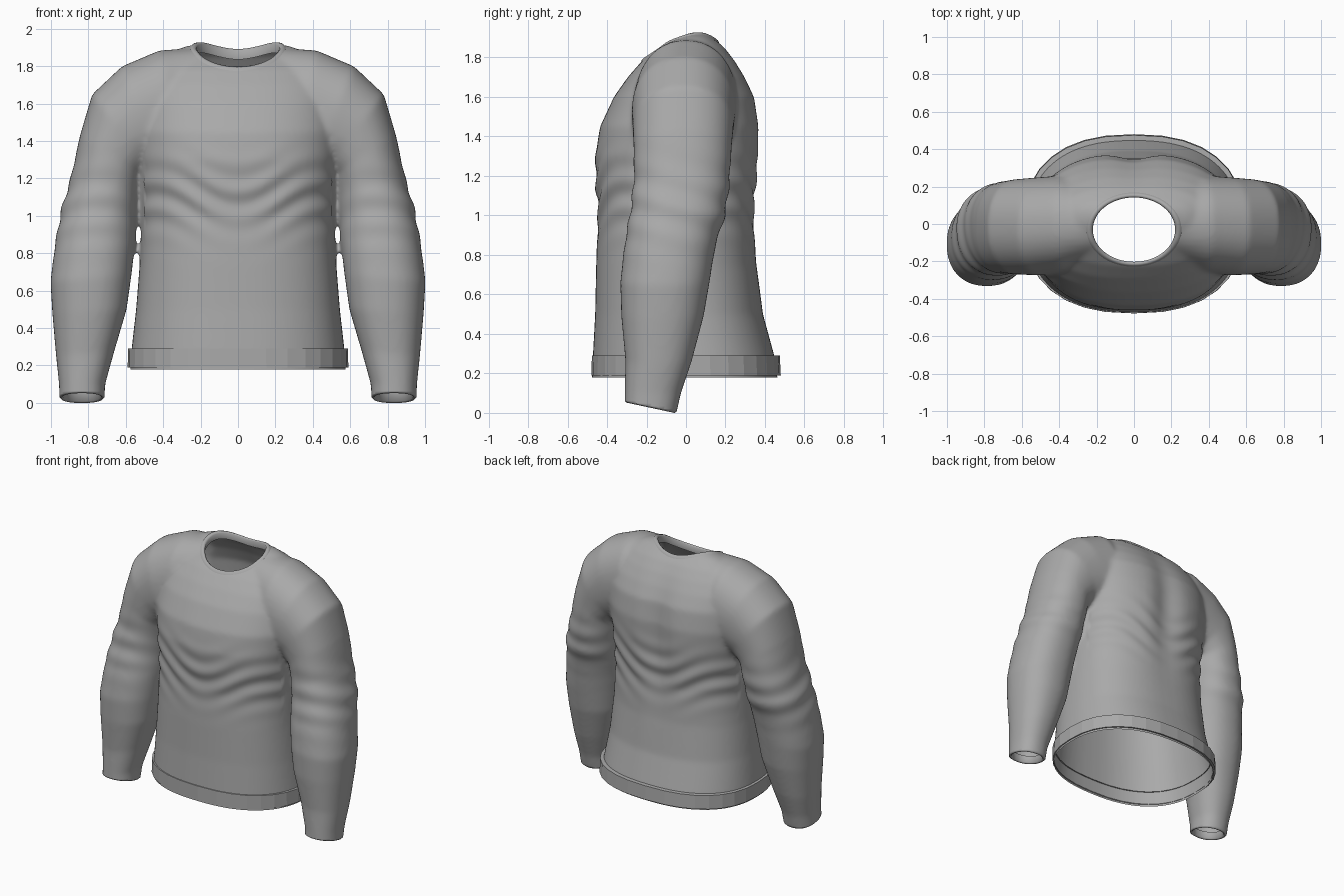
import bpy, bmesh, math
from mathutils import Vector
from mathutils.bvhtree import BVHTree

if "Cube" in bpy.data.objects:
    bpy.data.objects.remove(bpy.data.objects["Cube"])

grey = bpy.data.materials.new("grey_cloth")
grey.use_nodes = True
colour = (0.4, 0.4, 0.4, 1)
grey.diffuse_color = colour
grey.node_tree.nodes["Principled BSDF"].inputs["Base Color"].default_value = colour


def add_object(name, bm, smooth=True):
    for f in bm.faces:
        f.smooth = smooth
    mesh = bpy.data.meshes.new(name)
    bm.to_mesh(mesh)
    bm.free()
    mesh.materials.append(grey)
    obj = bpy.data.objects.new(name, mesh)
    bpy.context.collection.objects.link(obj)
    return obj


def loft(bm, rings, caps=True):
    """Bridge equal point rings into a tube, optionally closed."""
    rows = [[bm.verts.new(p) for p in ring] for ring in rings]
    n = len(rows[0])
    for a, b in zip(rows, rows[1:]):
        for i in range(n):
            j = (i + 1) % n
            bm.faces.new((a[i], a[j], b[j], b[i]))
    if caps:
        bm.faces.new(rows[0])
        bm.faces.new(rows[-1])


def spow(v, e):
    return math.copysign(abs(v) ** e, v)


def body_ring(z, hw, front, back, n=64, power=2.4):
    yc, hy = (front + back) / 2, (back - front) / 2
    pts = []
    for i in range(n):
        t = math.tau * i / n
        pts.append((hw * spow(math.cos(t), 2 / power), yc + hy * spow(math.sin(t), 2 / power), z))
    return pts


def sleeve_ring(side, xo, zo, xi, zi, front, back, n=40):
    mid = Vector(((xo + xi) / 2, (front + back) / 2, (zo + zi) / 2))
    u = Vector(((xo - xi) / 2, 0, (zo - zi) / 2))
    v = Vector((0, (back - front) / 2, 0))
    pts = []
    for i in range(n):
        t = math.tau * i / n
        p = mid + u * spow(math.cos(t), 0.9) + v * spow(math.sin(t), 0.9)
        pts.append((p.x * side, p.y, p.z))
    return pts


# Torso: height, half width, front, back
torso = [(0.05, 0.585, -0.48, 0.48), (0.28, 0.57, -0.472, 0.45), (0.5, 0.545, -0.46, 0.39),
         (0.75, 0.525, -0.455, 0.36), (1.0, 0.515, -0.445, 0.35), (1.15, 0.52, -0.455, 0.365),
         (1.3, 0.535, -0.46, 0.378), (1.45, 0.55, -0.435, 0.38), (1.6, 0.54, -0.365, 0.355),
         (1.7, 0.52, -0.295, 0.305), (1.78, 0.47, -0.225, 0.255), (1.85, 0.4, -0.14, 0.2),
         (1.9, 0.3, -0.06, 0.14), (1.925, 0.2, -0.01, 0.1)]
# Sleeve: outer x z, inner x z, front, back
sleeve = [(0.2, 1.9, 0.2, 1.3, -0.2, 0.2), (0.42, 1.885, 0.3, 1.25, -0.26, 0.26),
          (0.62, 1.8, 0.4, 1.25, -0.275, 0.25), (0.78, 1.65, 0.46, 1.25, -0.27, 0.24),
          (0.845, 1.43, 0.51, 1.22, -0.265, 0.23), (0.89, 1.22, 0.53, 1.1, -0.265, 0.22),
          (0.945, 1.03, 0.54, 0.98, -0.285, 0.2), (0.978, 0.85, 0.55, 0.85, -0.312, 0.15),
          (1.003, 0.65, 0.57, 0.68, -0.333, 0.12), (0.993, 0.48, 0.595, 0.5, -0.328, 0.09),
          (0.973, 0.25, 0.66, 0.28, -0.307, 0.03), (0.957, 0.1, 0.71, 0.1, -0.31, -0.025),
          (0.952, -0.1, 0.72, -0.1, -0.315, -0.07)]

# Fuse torso and sleeves into one soft skin
bm = bmesh.new()
loft(bm, [body_ring(*r) for r in torso])
for side in (1, -1):
    loft(bm, [sleeve_ring(side, *r) for r in sleeve])
bmesh.ops.recalc_face_normals(bm, faces=bm.faces)
sweater = add_object("sweater_body", bm)
remesh = sweater.modifiers.new("fuse", "REMESH")
remesh.mode = "VOXEL"
remesh.voxel_size = 0.014
soften = sweater.modifiers.new("soften", "SMOOTH")
soften.factor = 0.5
soften.iterations = 12
skin = bpy.data.meshes.new_from_object(sweater.evaluated_get(bpy.context.evaluated_depsgraph_get()))
sweater.modifiers.clear()
bm = bmesh.new()
bm.from_mesh(skin)
bpy.data.meshes.remove(skin)


def bump(v, centre, width):
    return math.exp(-((v - centre) / width) ** 2)


# Spine hollow and cloth folds around the waist and elbows
bm.normal_update()
for v in bm.verts:
    x, y, z = v.co
    move = v.normal * 0
    if abs(x) < 0.5:
        if y > 0.1:
            move.y -= 0.035 * bump(x, 0, 0.11) * bump(z, 1.35, 0.4)
        phase = z + 0.1 * math.cos(x * 7)
        move += v.normal * 0.007 * math.sin(phase * 42) * bump(z, 1.1, 0.17)
    else:
        move += v.normal * 0.005 * math.sin((z + 0.3 * y) * 38) * bump(z, 1.05, 0.2) * min(1, (abs(x) - 0.5) * 5)
    v.co += move

# Neck opening, with the collar following the skin
NECK_X, NECK_Y, NECK_C = 0.22, 0.172, -0.03
tree = BVHTree.FromBMesh(bm)
N = 64
collar = [[], [], [], [], []]
for i in range(N):
    t = math.tau * i / N

    def at(s):
        return Vector((NECK_X * s * math.cos(t), NECK_C + NECK_Y * s * math.sin(t), 3))
    low = tree.ray_cast(at(1.17), Vector((0, 0, -1)))[0].z
    top = tree.ray_cast(at(1.05), Vector((0, 0, -1)))[0].z
    for ring, (s, z) in zip(collar, ((1.17, low - 0.004), (1.12, (low + top) / 2 + 0.008),
                                     (1.05, top + 0.006), (1.0, top - 0.004), (1.03, top - 0.05))):
        p = at(s)
        p.z = z
        ring.append(p)
hole = [v for v in bm.verts if v.co.z > 1.6
        and (v.co.x / NECK_X) ** 2 + ((v.co.y - NECK_C) / NECK_Y) ** 2 < 1.07 ** 2]
bmesh.ops.delete(bm, geom=hole, context="VERTS")


def cut(test, point, normal):
    faces = [f for f in bm.faces if test(f.calc_center_median())]
    geom = set(faces)
    for f in faces:
        geom.update(f.verts)
        geom.update(f.edges)
    bmesh.ops.bisect_plane(bm, geom=list(geom), plane_co=point, plane_no=normal, clear_outer=True)


# Open bottom and sloping sleeve ends
cut(lambda c: abs(c.x) < 0.62 and c.z < 0.3, (0, 0, 0.178), (0, 0, -1))
cut(lambda c: abs(c.x) > 0.62 and c.z < 0.2, (0, -0.05, 0.008), (0, -0.2, -1))

# Rolled cuff rims
for side in (1, -1):
    rim = [e for e in bm.edges if e.is_boundary and e.verts[0].co.x * side > 0.62 and e.verts[0].co.z < 0.2]
    for scale, lift in ((0.93, -0.008), (0.84, 0.008), (0.82, 0.05)):
        out = bmesh.ops.extrude_edge_only(bm, edges=rim)["geom"]
        verts = [g for g in out if isinstance(g, bmesh.types.BMVert)]
        rim = [g for g in out if isinstance(g, bmesh.types.BMEdge) and g.is_boundary]
        if lift < 0:
            mid = sum((v.co for v in verts), Vector()) / len(verts)
            base = {}
        factor = scale if lift < 0 else scale / last
        for v in verts:
            z = v.co.z
            v.co = mid + (v.co - mid) * factor
            v.co.z = z + lift
        last = scale
bmesh.ops.recalc_face_normals(bm, faces=bm.faces)
for f in bm.faces:
    f.smooth = True
bm.to_mesh(sweater.data)
bm.free()

bm = bmesh.new()
loft(bm, collar, caps=False)
bmesh.ops.recalc_face_normals(bm, faces=bm.faces)
add_object("collar", bm)

# Hem band with a thin folded top edge
bm = bmesh.new()
loft(bm, [body_ring(z, w, f, b, n=32) for z, w, f, b in (
    (0.195, 0.575, -0.47, 0.46), (0.19, 0.59, -0.478, 0.48),
    (0.29, 0.588, -0.477, 0.475), (0.292, 0.565, -0.465, 0.44))], caps=False)
bmesh.ops.recalc_face_normals(bm, faces=bm.faces)
add_object("hem_band", bm, smooth=False)
